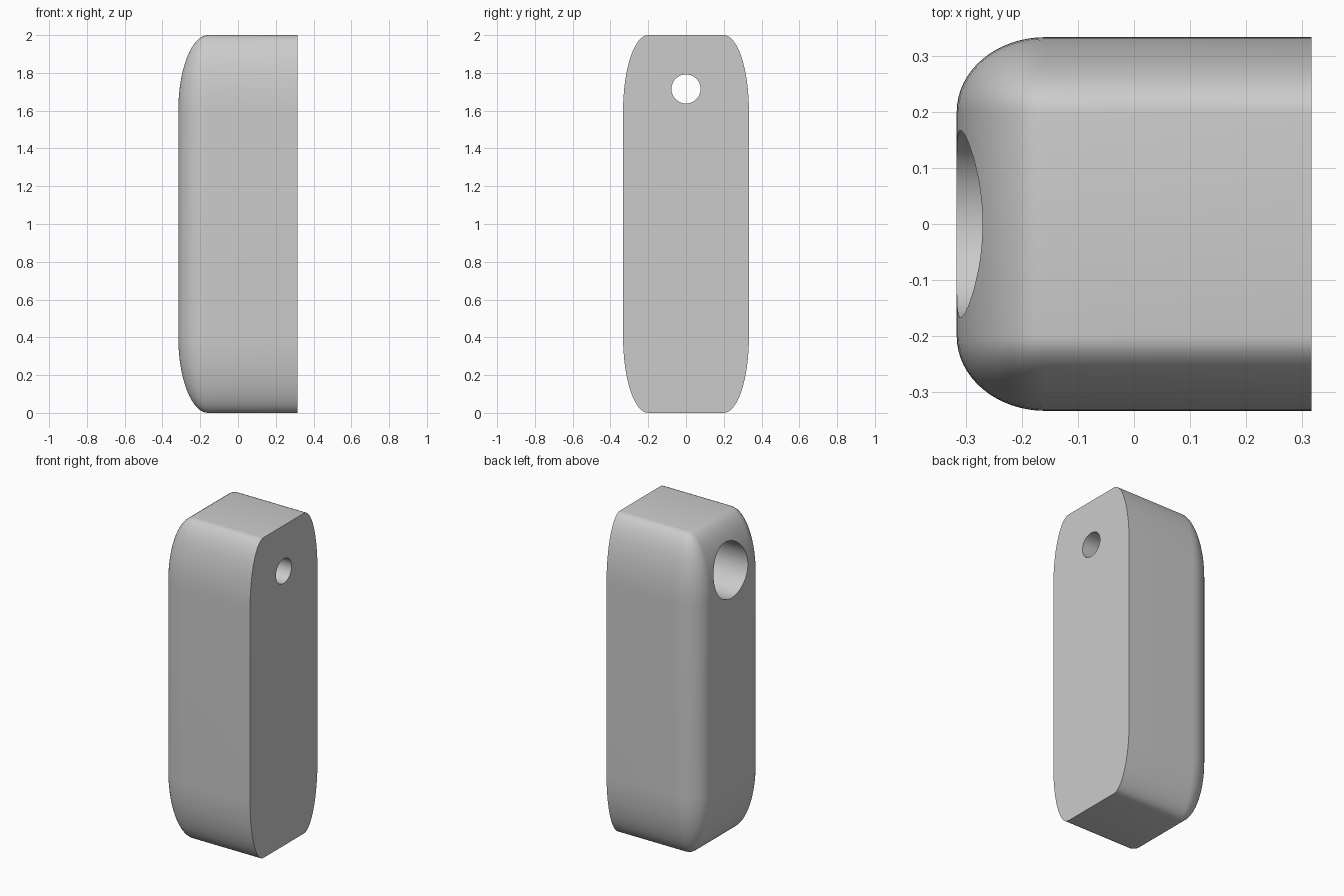
import bpy
import bmesh
import math
from mathutils import Matrix, Vector

cube = bpy.data.objects.get("Cube")
if cube:
    bpy.data.objects.remove(cube, do_unlink=True)

SIZE = Vector((0.632, 0.666, 2.0))
ROUND = Vector((0.158, 0.133, 0.4))   # elliptical edge rounding along each axis
HOLE_Z = 1.715

grey = bpy.data.materials.new("plain grey")
grey.use_nodes = True
colour = (0.6, 0.6, 0.6, 1)
grey.diffuse_color = colour
grey.node_tree.nodes["Principled BSDF"].inputs["Base Color"].default_value = colour


def make_object(name, bm):
    mesh = bpy.data.meshes.new(name)
    bm.to_mesh(mesh)
    bm.free()
    obj = bpy.data.objects.new(name, mesh)
    bpy.context.collection.objects.link(obj)
    mesh.materials.append(grey)
    return obj


# Body: bevel with unit radius, then scale so the rounding becomes elliptical
bm = bmesh.new()
bmesh.ops.create_cube(bm, size=1)
bmesh.ops.scale(bm, verts=bm.verts, vec=[s / r for s, r in zip(SIZE, ROUND)])
edges = [e for e in bm.edges if not all(v.co.x > 0 for v in e.verts)]
bmesh.ops.bevel(bm, geom=edges, offset=1, offset_type='OFFSET',
                segments=16, profile=0.5, affect='EDGES')
bmesh.ops.scale(bm, verts=bm.verts, vec=ROUND)
bmesh.ops.translate(bm, verts=bm.verts, vec=(0, 0, SIZE.z / 2))
body = make_object("body", bm)


# Holes along x: a wide bore from the rounded side, a narrow one right through
def drill(name, radius, x0, x1):
    bm = bmesh.new()
    place = (Matrix.Translation(((x0 + x1) / 2, 0, HOLE_Z))
             @ Matrix.Rotation(math.pi / 2, 4, 'Y'))
    bmesh.ops.create_cone(bm, cap_ends=True, segments=64, radius1=radius,
                          radius2=radius, depth=x1 - x0, matrix=place)
    cutter = make_object(name, bm)
    cutter.hide_render = True
    mod = body.modifiers.new(name, 'BOOLEAN')
    mod.operation = 'DIFFERENCE'
    mod.solver = 'EXACT'
    mod.object = cutter
    return cutter


cutters = [drill("wide_bore", 0.167, -0.5, 0.06),
           drill("narrow_bore", 0.077, -0.4, 0.5)]

# Apply the cuts and drop the cutters
bpy.ops.object.select_all(action='DESELECT')
body.select_set(True)
bpy.context.view_layer.objects.active = body
for mod in list(body.modifiers):
    bpy.ops.object.modifier_apply(modifier=mod.name)
for cutter in cutters:
    bpy.data.objects.remove(cutter, do_unlink=True)
bpy.ops.object.shade_smooth_by_angle(angle=math.radians(30))
